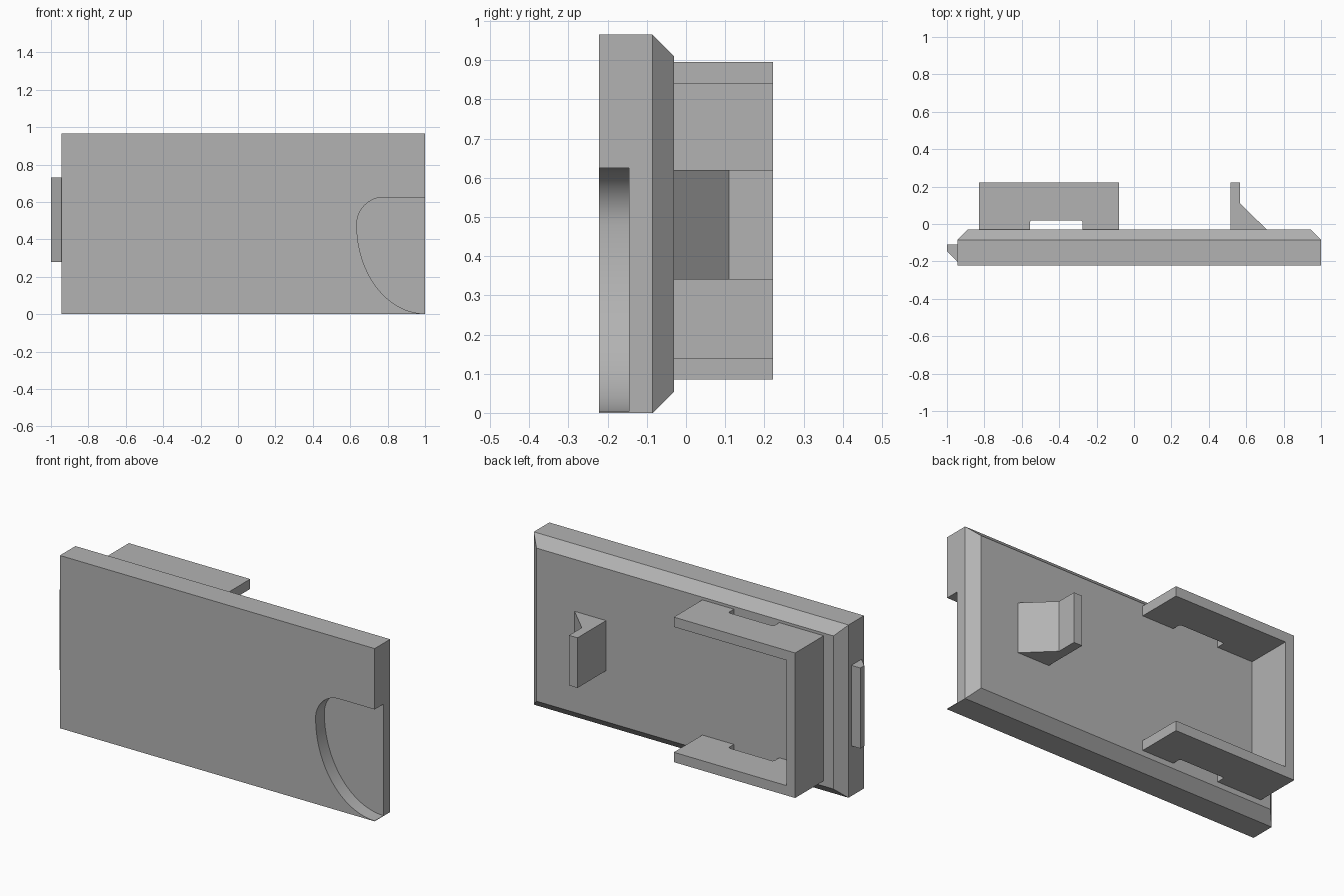
import bpy, bmesh, math
from mathutils import Vector

cube = bpy.data.objects.get("Cube")
if cube:
    bpy.data.objects.remove(cube, do_unlink=True)

grey = bpy.data.materials.new("plain grey")
grey.use_nodes = True
COLOR = (0.45, 0.45, 0.45, 1)
grey.diffuse_color = COLOR
grey.node_tree.nodes["Principled BSDF"].inputs["Base Color"].default_value = COLOR


def finish(name, bm):
    bmesh.ops.recalc_face_normals(bm, faces=bm.faces)
    mesh = bpy.data.meshes.new(name)
    bm.to_mesh(mesh)
    bm.free()
    mesh.materials.append(grey)
    obj = bpy.data.objects.new(name, mesh)
    bpy.context.collection.objects.link(obj)
    return obj


def prism(name, outline, axis, low, high):
    """Extrude a 2D outline along y (outline in x, z) or z (outline in x, y)."""
    bm = bmesh.new()
    place = (lambda a, b: (a, low, b)) if axis == "y" else (lambda a, b: (a, b, low))
    face = bm.faces.new([bm.verts.new(place(a, b)) for a, b in outline])
    geom = bmesh.ops.extrude_face_region(bm, geom=[face])["geom"]
    shift = Vector((0, high - low, 0)) if axis == "y" else Vector((0, 0, high - low))
    bmesh.ops.translate(bm, vec=shift, verts=[g for g in geom if isinstance(g, bmesh.types.BMVert)])
    return finish(name, bm)


# Cover plate, with a bevelled rim around the back
LEFT, RIGHT, TOP, BEVEL = -0.945, 1.0, 0.965, 0.055
bm = bmesh.new()
rings = []
for y, inset in ((-0.222, 0), (-0.085, 0), (-0.03, BEVEL)):
    x0, x1, z0, z1 = LEFT + inset, RIGHT - inset, inset, TOP - inset
    rings.append([bm.verts.new((x, y, z)) for x, z in ((x0, z0), (x1, z0), (x1, z1), (x0, z1))])
for a, b in zip(rings, rings[1:]):
    for i in range(4):
        j = (i + 1) % 4
        bm.faces.new((a[i], a[j], b[j], b[i]))
bm.faces.new(rings[0])
bm.faces.new(rings[-1])
plate = finish("cover_plate", bm)

# Curved finger recess cut into the front at the open edge
outline = [(1.1, 0.625)]
for i in range(17):
    t = math.pi / 2 * (1 + i / 16)
    outline.append((0.78 + 0.145 * math.cos(t), 0.48 + 0.145 * math.sin(t)))
for i in range(1, 33):
    t = math.pi * (1 + i / 64)
    outline.append((1 + 0.365 * math.cos(t), 0.48 + 0.477 * math.sin(t)))
outline.append((1.1, 0.003))
cutter = prism("recess_cutter", outline, "y", -0.4, -0.145)
cutter.hide_render = True
cutter.hide_set(True)
cut = plate.modifiers.new("finger recess", "BOOLEAN")
cut.operation = "DIFFERENCE"
cut.solver = "EXACT"
cut.object = cutter
bpy.context.view_layer.objects.active = plate
plate.select_set(True)
bpy.ops.object.modifier_apply(modifier=cut.name)
bpy.data.objects.remove(cutter, do_unlink=True)
bpy.ops.object.shade_smooth_by_angle(angle=math.radians(30))

# Wedge tab on the side edge
prism("side_tab", [(LEFT, -0.11), (-1, -0.11), (-1, -0.145), (LEFT, -0.2)], "z", 0.28, 0.73)

# Bracket behind the plate: two notched arms joined by an end wall
BACK, FOOT, STEP = 0.222, -0.03, 0.02
arm = [(-0.83, FOOT), (-0.555, FOOT), (-0.555, STEP - 0.008), (-0.547, STEP),
       (-0.283, STEP), (-0.275, STEP - 0.008), (-0.275, FOOT), (-0.08, FOOT),
       (-0.08, BACK), (-0.83, BACK)]
for name, z in (("lower_arm", 0.085), ("upper_arm", 0.84)):
    prism(name, arm, "z", z, z + 0.055)
prism("bracket_end_wall", [(-0.83, FOOT), (-0.775, FOOT), (-0.775, BACK), (-0.83, BACK)],
      "z", 0.14, 0.84)

# Upright stop with a sloped brace
prism("braced_stop", [(0.515, FOOT), (0.71, FOOT), (0.567, 0.11), (0.567, BACK), (0.515, BACK)],
      "z", 0.34, 0.62)
